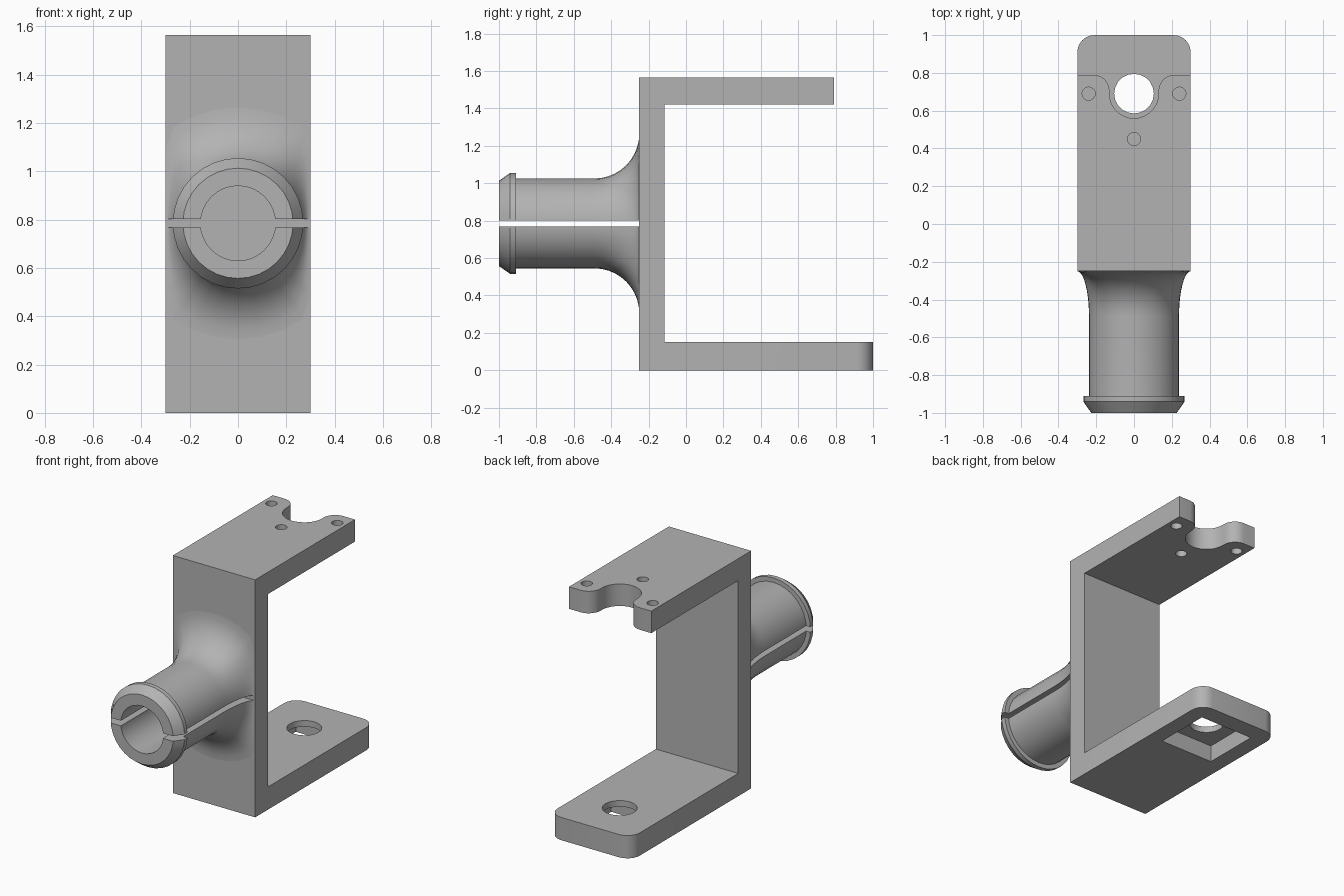
import bpy, bmesh, math
from mathutils import Vector

cube = bpy.data.objects.get("Cube")
if cube:
    bpy.data.objects.remove(cube, do_unlink=True)

grey = bpy.data.materials.new("plain grey")
grey.use_nodes = True
colour = (0.45, 0.45, 0.45, 1)
grey.diffuse_color = colour
grey.node_tree.nodes["Principled BSDF"].inputs["Base Color"].default_value = colour

HALF_W = 0.30      # bracket half width
FRONT = -0.25      # front face of the upright plate
HEIGHT = 1.565
AXIS_Z = 0.785     # height of the tube axis
HOLE_Y = 0.69


def make_object(name, bm):
    bmesh.ops.recalc_face_normals(bm, faces=bm.faces)
    mesh = bpy.data.meshes.new(name)
    bm.to_mesh(mesh)
    bm.free()
    mesh.materials.append(grey)
    obj = bpy.data.objects.new(name, mesh)
    bpy.context.collection.objects.link(obj)
    return obj


def prism(points, offset):
    """Closed outline of 3D points pushed along an offset."""
    bm = bmesh.new()
    face = bm.faces.new([bm.verts.new(p) for p in points])
    ext = bmesh.ops.extrude_face_region(bm, geom=[face])
    verts = [v for v in ext["geom"] if isinstance(v, bmesh.types.BMVert)]
    bmesh.ops.translate(bm, verts=verts, vec=Vector(offset))
    return bm


def arc(cx, cy, r, start, end, steps):
    angles = [math.radians(start + (end - start) * i / steps) for i in range(steps + 1)]
    return [(cx + r * math.cos(a), cy + r * math.sin(a)) for a in angles]


def cut(target, outline, z0, z1):
    """Remove a vertical prism from the target."""
    cutter = make_object("cutter", prism([(x, y, z0) for x, y in outline], (0, 0, z1 - z0)))
    cutter.hide_render = True
    mod = target.modifiers.new("cut", "BOOLEAN")
    mod.operation, mod.solver, mod.object = "DIFFERENCE", "EXACT", cutter
    bpy.context.view_layer.objects.active = target
    bpy.ops.object.modifier_apply(modifier=mod.name)
    bpy.data.objects.remove(cutter, do_unlink=True)


def rectangle(cx, cy, hx, hy):
    return [(cx - hx, cy - hy), (cx + hx, cy - hy), (cx + hx, cy + hy), (cx - hx, cy + hy)]


def circle(cx, cy, r, sides):
    return arc(cx, cy, r, 0, 360, sides)[:-1]


def smooth(obj, angle):
    bpy.ops.object.select_all(action="DESELECT")
    obj.select_set(True)
    bpy.context.view_layer.objects.active = obj
    bpy.ops.object.shade_smooth_by_angle(angle=math.radians(angle))


# Bracket: C-shaped side profile, with the lower arm's end corners rounded
top_end, inner, low_top, high_bottom = 0.79, -0.115, 0.15, 1.42
profile = [(FRONT, 0), (1, 0), (1, low_top), (inner, low_top), (inner, high_bottom),
           (top_end, high_bottom), (top_end, HEIGHT), (FRONT, HEIGHT)]
bm = prism([(-HALF_W, y, z) for y, z in profile], (2 * HALF_W, 0, 0))
corners = [e for e in bm.edges if all(v.co.y > 0.99 for v in e.verts)
           and abs(e.verts[0].co.z - e.verts[1].co.z) > 0.1]
bmesh.ops.bevel(bm, geom=corners, offset=0.09, segments=6, profile=0.5, affect="EDGES")
bracket = make_object("bracket", bm)

# Flared notch in the upper arm
flare = 0.085
right_side = arc(0.13 + flare, top_end - flare, flare, 90, 180, 7)
bowl = arc(0, HOLE_Y, 0.13, 0, -180, 16)
left_side = [(-x, y) for x, y in reversed(right_side)]
notch = [(0.13 + flare, 0.9)] + right_side + bowl + left_side + [(-0.13 - flare, 0.9)]
cut(bracket, notch, 1.3, 1.7)

# Screw holes in the upper arm
for x, y in ((-0.24, HOLE_Y), (0.24, HOLE_Y), (0, 0.45)):
    cut(bracket, circle(x, y, 0.035, 16), 1.3, 1.7)

# Round hole in the lower arm, with a square pocket beneath
cut(bracket, circle(0, HOLE_Y, 0.105, 20), -0.1, 0.3)
cut(bracket, rectangle(0, HOLE_Y, 0.195, 0.19), -0.1, 0.11)
smooth(bracket, 30)

# Tube: rings of (radius, y, flare share), flaring onto the plate within its width
SIDES, R, FILLET = 32, 0.24, 0.24
rings = [(0.155, FRONT, 0), (0.155, -1, 0), (0.228, -1, 0), (0.27, -0.94, 0),
         (0.27, -0.91, 0), (R, -0.91, 0)]
for i in range(11):
    a = math.radians(90 * i / 10)
    rings.append((R, FRONT - FILLET * (1 - math.sin(a)), 1 - math.cos(a)))
bm = bmesh.new()
loops = []
for radius, y, share in rings:
    loop = []
    for i in range(SIDES):
        a = 2 * math.pi * i / SIDES
        limit = min(R + FILLET, HALF_W / max(abs(math.cos(a)), 0.01))
        r = radius + (limit - R) * share
        loop.append(bm.verts.new((r * math.cos(a), y, AXIS_Z + r * math.sin(a))))
    loops.append(loop)
for k, loop in enumerate(loops):
    after = loops[(k + 1) % len(loops)]
    for i in range(SIDES):
        j = (i + 1) % SIDES
        bm.faces.new((loop[i], loop[j], after[j], after[i]))
tube = make_object("split_tube", bm)

# Slot splitting the tube into two halves
cut(tube, rectangle(0, -0.6, 0.6, 0.5), AXIS_Z - 0.017, AXIS_Z + 0.017)
smooth(tube, 30)
